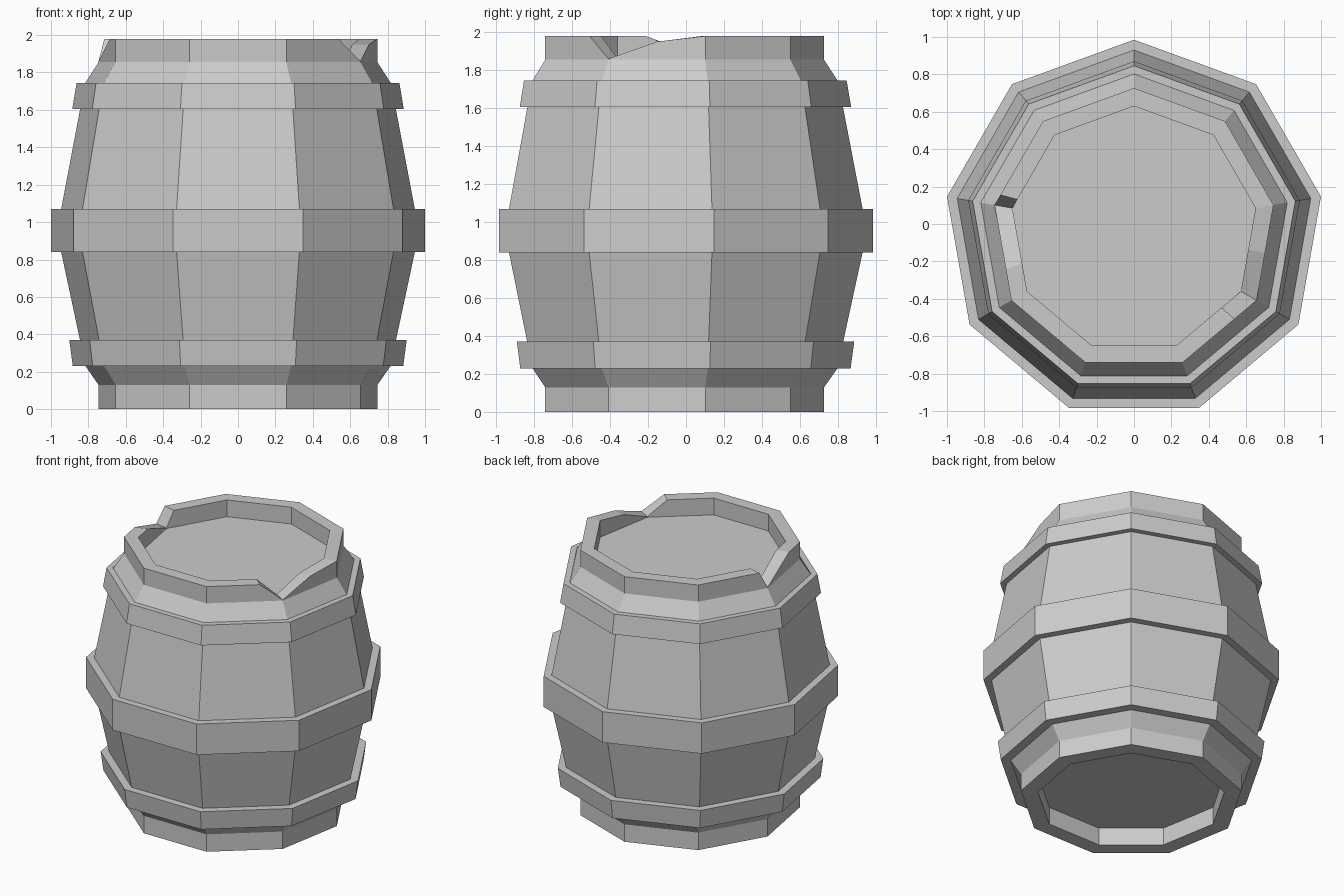
import bpy, bmesh, math

if "Cube" in bpy.data.objects:
    bpy.data.objects.remove(bpy.data.objects["Cube"])

SIDES = 9
CENTRE_Y = -0.03


def corner(r, pos):
    """Point on a nine-sided outline; pos is a corner index, fractions lie along an edge."""
    i = math.floor(pos)
    t = pos - i
    a, b = (math.radians(90 + 40 * k) for k in (i, i + 1))
    return (r * (math.cos(a) * (1 - t) + math.cos(b) * t),
            r * (math.sin(a) * (1 - t) + math.sin(b) * t) + CENTRE_Y)


def lathe(name, columns, cap_first=False, cap_last=False):
    """columns: list of (pos, profile), profile being (radius, z) points."""
    bm = bmesh.new()
    cols = [[bm.verts.new((*corner(r, pos), z)) for r, z in prof]
            for pos, prof in columns]
    for a, b in zip(cols, cols[1:] + cols[:1]):
        for j in range(len(a) - 1):
            bm.faces.new((a[j], b[j], b[j + 1], a[j + 1]))
    if cap_first:
        bm.faces.new([c[0] for c in reversed(cols)])
    if cap_last:
        bm.faces.new([c[-1] for c in cols])
    mesh = bpy.data.meshes.new(name)
    bm.to_mesh(mesh)
    bm.free()
    obj = bpy.data.objects.new(name, mesh)
    bpy.context.collection.objects.link(obj)
    return obj


def even(profile):
    return [(i, profile) for i in range(SIDES)]


# Staves with the recessed base, bottom to top
lathe("barrel_body", even([
    (0.64, 0.13), (0.64, 0), (0.757, 0), (0.757, 0.13), (0.828, 0.23),
    (0.858, 0.37), (0.96, 0.84), (0.96, 1.07), (0.858, 1.6),
    (0.832, 1.74), (0.757, 1.855)]), cap_first=True)

# Hoops: inner/outer radius and height at lower and upper edges
for name, lo, hi in (
        ("lower_hoop", (0.828, 0.897, 0.23), (0.858, 0.916, 0.37)),
        ("middle_hoop", (0.96, 1.015, 0.84), (0.96, 1.015, 1.07)),
        ("upper_hoop", (0.858, 0.9, 1.605), (0.832, 0.876, 1.745))):
    lathe(name, even([(lo[0], lo[2]), (lo[1], lo[2]),
                      (hi[1], hi[2]), (hi[0], hi[2])]))

# Chipped top rim and recessed lid; chips drop the rim height at chosen points
heights = {i: 1.98 for i in range(SIDES)}
heights.update({1.88: 1.98, 2: 1.86, 2.667: 1.98,      # left chip
                5.7: 1.98, 6: 1.86, 6.5: 1.95})        # right chip
lathe("top_rim_and_lid", [
    (pos, [(0.757, 1.855), (0.757, z), (0.66, z), (0.66, 1.855)])
    for pos, z in sorted(heights.items())], cap_last=True)
